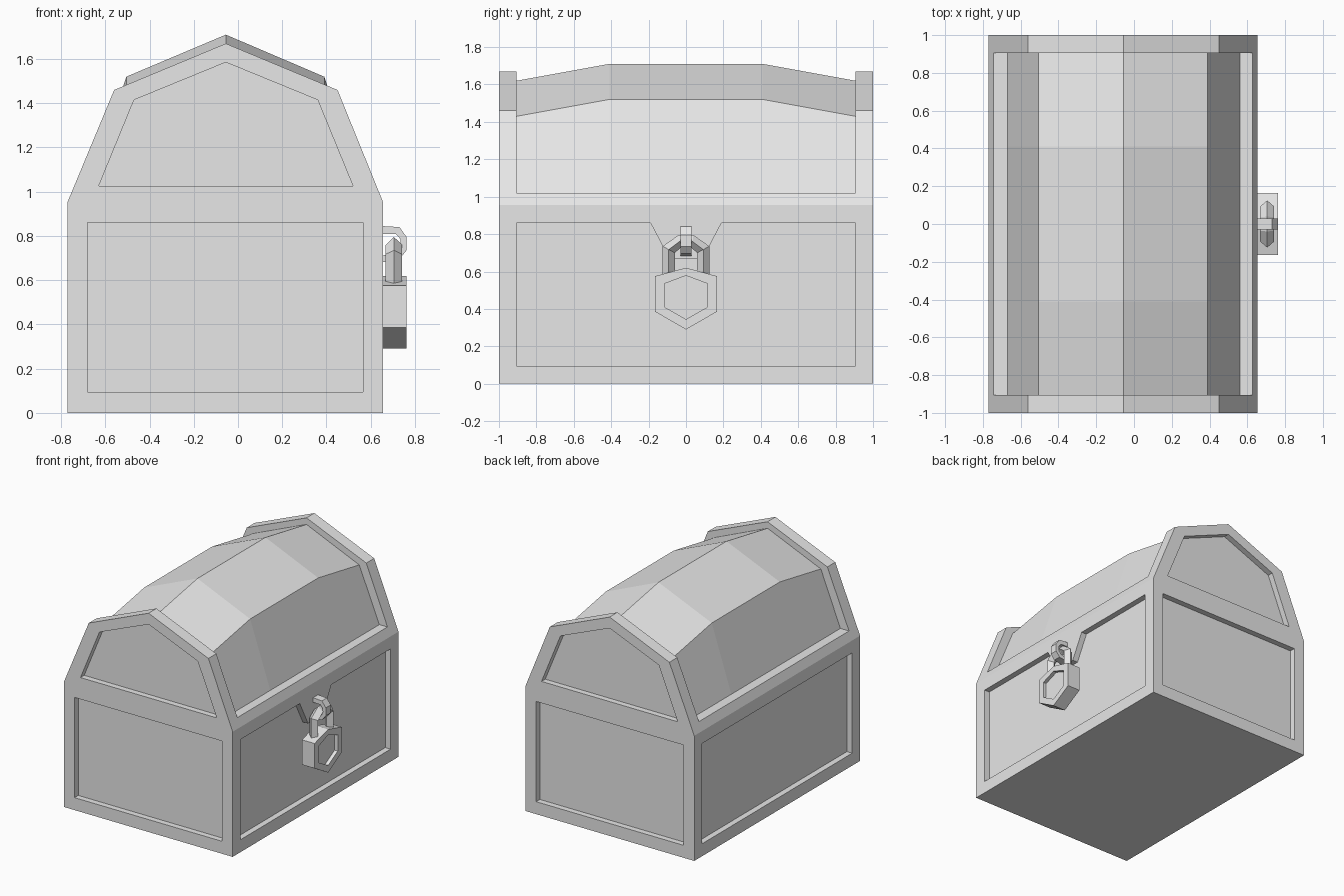
import bpy, bmesh

if "Cube" in bpy.data.objects:
    bpy.data.objects.remove(bpy.data.objects["Cube"])

grey = bpy.data.materials.new("plain grey")
grey.diffuse_color = (0.8, 0.8, 0.8, 1)
grey.use_nodes = True
grey.node_tree.nodes["Principled BSDF"].inputs["Base Color"].default_value = grey.diffuse_color


def loft(bm, rings, closed=False):
    """Skin a list of equal-length point rings; cap the ends unless closed."""
    vs = [[bm.verts.new(p) for p in r] for r in rings]
    n = len(vs[0])
    pairs = list(zip(vs, vs[1:])) + ([(vs[-1], vs[0])] if closed else [])
    for a, b in pairs:
        for i in range(n):
            j = (i + 1) % n
            bm.faces.new((a[i], a[j], b[j], b[i]))
    if not closed:
        bm.faces.new(vs[0])
        bm.faces.new(vs[-1])


def prism(bm, pts, axis, a, b):
    """Extrude a side (y,z) or end (x,z) outline along x or y."""
    def place(d):
        return [(d, u, v) if axis == 'x' else (u, d, v) for u, v in pts]
    loft(bm, [place(a), place(b)])


def finish(bm, name):
    bmesh.ops.recalc_face_normals(bm, faces=bm.faces)
    me = bpy.data.meshes.new(name)
    bm.to_mesh(me)
    bm.free()
    me.materials.append(grey)
    ob = bpy.data.objects.new(name, me)
    bpy.context.collection.objects.link(ob)
    return ob


def cut(ob, cutter):
    m = ob.modifiers.new("cut", 'BOOLEAN')
    m.object, m.operation, m.solver = cutter, 'DIFFERENCE', 'EXACT'
    bpy.context.view_layer.objects.active = ob
    bpy.ops.object.modifier_apply(modifier=m.name)
    bpy.data.objects.remove(cutter)


def rect(u0, u1, v0, v1):
    return [(u0, v0), (u1, v0), (u1, v1), (u0, v1)]


# chest body: full outline from end to end
bm = bmesh.new()
prism(bm, [(-0.77, 0), (0.655, 0), (0.655, 0.955), (0.45, 1.46),
           (-0.055, 1.67), (-0.56, 1.46), (-0.77, 0.955)], 'y', -1, 1)
body = finish(bm, "chest_body")

# recesses: end panels, side panels, and the bay that holds the lid
D = 0.045
bm = bmesh.new()
gable = [(-0.63, 1.025), (0.52, 1.025), (0.36, 1.415), (-0.055, 1.585), (-0.47, 1.415)]
for s in (-1, 1):
    prism(bm, rect(-0.68, 0.565, 0.095, 0.86), 'y', s * (1 - D), s * 1.2)
    prism(bm, gable, 'y', s * (1 - D), s * 1.2)
prism(bm, rect(-0.905, 0.905, 0.095, 0.86), 'x', -1, -0.77 + D)
prism(bm, [(-0.905, 0.095), (0.905, 0.095), (0.905, 0.86), (0.19, 0.86), (0.09, 0.67),
           (-0.09, 0.67), (-0.19, 0.86), (-0.905, 0.86)], 'x', 0.655 - D, 1)
prism(bm, rect(-1, 1, 1.02, 2), 'y', -0.905, 0.905)
cut(body, finish(bm, "panel_cutter"))

# lid: five-sided section that swells upward in the middle
bm = bmesh.new()
loft(bm, [[(0.56, y, 1.02), (0.39, y, 1.43 + h), (-0.055, y, 1.62 + h),
           (-0.505, y, 1.43 + h), (-0.67, y, 1.02)]
          for y, h in ((-0.905, 0), (-0.41, 0.09), (0.41, 0.09), (0.905, 0))])
finish(bm, "lid")

# padlock body with recessed hexagon face
bm = bmesh.new()
prism(bm, [(0, 0.29), (0.165, 0.385), (0.165, 0.575), (0, 0.62),
           (-0.165, 0.575), (-0.165, 0.385)], 'x', 0.655, 0.762)
lock = finish(bm, "padlock_body")
bm = bmesh.new()
prism(bm, [(0, 0.345), (0.115, 0.41), (0.115, 0.535), (0, 0.578),
           (-0.115, 0.535), (-0.115, 0.41)], 'x', 0.735, 0.9)
cut(lock, finish(bm, "padlock_cutter"))

# shackle: diamond-section bar; each entry pairs outer and inner (y,z)
half = [((0.125, 0.55), (0.06, 0.55)), ((0.125, 0.735), (0.06, 0.70)),
        ((0.04, 0.795), (0.03, 0.725))]
path = half + [((-o[0], o[1]), (-i[0], i[1])) for o, i in reversed(half)]
bm = bmesh.new()
rings = []
for o, i in path:
    my, mz = (o[0] + i[0]) / 2, (o[1] + i[1]) / 2
    rings.append([(0.705, *o), (0.742, my, mz), (0.705, *i), (0.668, my, mz)])
loft(bm, rings)
finish(bm, "shackle")

# hasp loop: angular band the shackle hangs from
outer = [(0.645, 0.845), (0.73, 0.84), (0.762, 0.795), (0.762, 0.735), (0.73, 0.695), (0.645, 0.68)]
inner = [(0.645, 0.81), (0.715, 0.808), (0.735, 0.785), (0.735, 0.745), (0.715, 0.722), (0.645, 0.71)]
bm = bmesh.new()
loft(bm, [[(o[0], -0.03, o[1]), (o[0], 0.03, o[1]), (i[0], 0.03, i[1]), (i[0], -0.03, i[1])]
          for o, i in zip(outer, inner)])
finish(bm, "hasp_loop")
